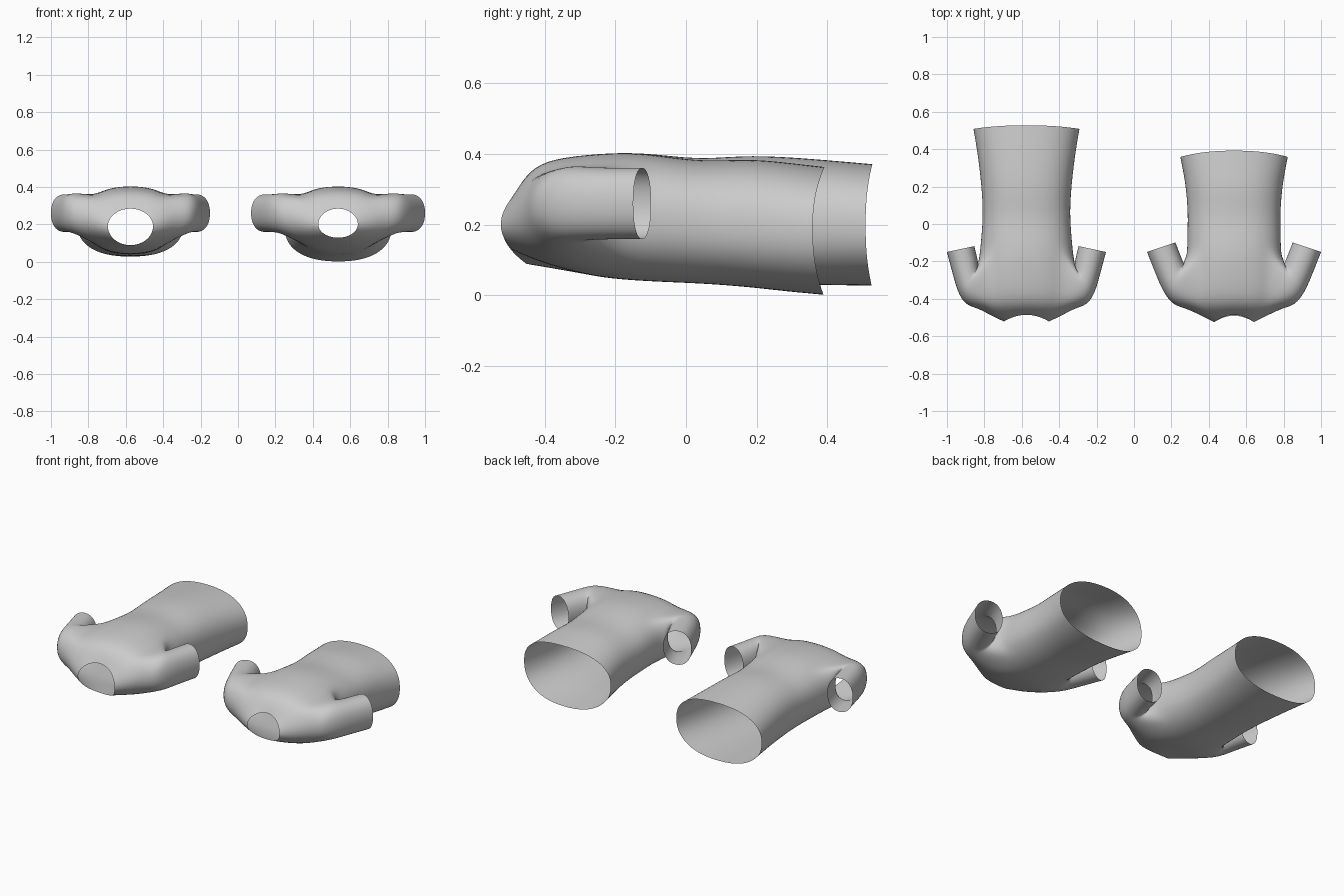
import bpy, bmesh
from math import sin, cos, pi
from mathutils import Vector

if "Cube" in bpy.data.objects:
    bpy.data.objects.remove(bpy.data.objects["Cube"])

N = 24          # points around the torso


def power(v, e):
    return (abs(v) ** e) * (1 if v >= 0 else -1)


def torso_ring(bm, cx, spec):
    """One cross-section: y at top/side/bottom, half width, z at bottom/middle/top."""
    yt, ys, yb, hw, zb, zm, zt, e = spec
    verts = []
    for i in range(N):
        a = 2 * pi * i / N
        c, s = cos(a), sin(a)
        y = ys + ((yt if s > 0 else yb) - ys) * s * s
        z = zm + ((zt - zm) if s > 0 else (zm - zb)) * power(s, e)
        verts.append(bm.verts.new((cx + hw * power(c, e), y, z)))
    return verts


def bridge(bm, a, b, skip=()):
    n = len(a)
    for i in range(n):
        if i not in skip:
            j = (i + 1) % n
            bm.faces.new((a[i], a[j], b[j], b[i]))


def make_shirt(name, cx, rings, sleeve):
    bm = bmesh.new()
    loops = [torso_ring(bm, cx, r) for r in rings]
    # torso tube, leaving an armhole on each side between rings 2 and 4
    hole = {i % N for i in range(-3, 3)} | {i % N for i in range(9, 15)}
    for k in range(len(loops) - 1):
        bridge(bm, loops[k], loops[k + 1], hole if k in (2, 3) else ())
    # sleeves grow from the armholes and bend backwards
    for side in (1, -1):
        def col(j):
            return (j if side > 0 else N // 2 - j) % N
        loop = [loops[2][col(j)] for j in range(0, 4)] + [loops[3][col(3)]]
        loop += [loops[4][col(j)] for j in range(3, -4, -1)] + [loops[3][col(-3)]]
        loop += [loops[2][col(j)] for j in range(-3, 0)]
        for (ox, oy), (ix, iy), zc, h in sleeve:
            outer, inner = Vector((ox, oy)), Vector((ix, iy))
            ring = []
            for k in range(16):
                a = 2 * pi * k / 16
                p = (outer + inner) / 2 + (outer - inner) / 2 * power(cos(a), 0.9)
                ring.append(bm.verts.new((cx + side * p.x, p.y, zc + h * power(sin(a), 0.9))))
            bridge(bm, loop, ring)
            loop = ring
    bm.verts.ensure_lookup_table()
    loose = [v for v in bm.verts if not v.link_faces]
    bmesh.ops.delete(bm, geom=loose, context='VERTS')
    bmesh.ops.recalc_face_normals(bm, faces=bm.faces)
    for f in bm.faces:
        f.smooth = True
    me = bpy.data.meshes.new(name)
    bm.to_mesh(me)
    bm.free()
    ob = bpy.data.objects.new(name, me)
    bpy.context.collection.objects.link(ob)
    sub = ob.modifiers.new("smooth", 'SUBSURF')
    sub.levels = sub.render_levels = 2
    return ob


# neck, shoulders and chest are shared
upper = [
    (-.485, -.522, -.45, .122, .088, .19, .285, 1.0),
    (-.455, -.492, -.38, .19, .076, .21, .34, .95),
    (-.40, -.452, -.30, .26, .062, .235, .384, .9),
    (-.28, -.34, -.24, .268, .05, .235, .400, .88),
    (-.16, -.17, -.17, .252, .042, .225, .407, .86),
]
# long shirt
make_shirt("long_shirt", -.575, upper + [
    (-.06, -.06, -.06, .242, .038, .22, .398, .86),
    (.05, .05, .05, .234, .036, .215, .386, .86),
    (.18, .18, .18, .240, .032, .21, .400, .86),
    (.36, .36, .36, .260, .028, .205, .388, .86),
    (.528, .508, .526, .286, .026, .20, .373, .86),
], [
    ((.325, -.438), (.258, -.20), .258, .112),
    ((.368, -.37), (.253, -.24), .26, .106),
    ((.395, -.27), (.257, -.20), .26, .103),
    ((.427, -.15), (.277, -.118), .26, .103),
])
# short shirt
lower_neck = (-.485, -.525, -.49, .107, .128, .20, .285, 1.0)
second = (-.455, -.490, -.41, .18, .092, .21, .34, .95)
make_shirt("short_shirt", .535, [lower_neck, second] + upper[2:] + [
    (-.06, -.06, -.06, .252, .036, .22, .395, .86),
    (.05, .05, .05, .248, .032, .21, .380, .86),
    (.18, .18, .18, .258, .022, .20, .388, .86),
    (.28, .27, .28, .272, .010, .195, .378, .86),
    (.393, .358, .39, .290, .000, .19, .365, .86),
], [
    ((.325, -.438), (.268, -.19), .258, .112),
    ((.378, -.37), (.263, -.22), .26, .106),
    ((.42, -.27), (.28, -.18), .26, .103),
    ((.467, -.15), (.312, -.098), .26, .103),
])
